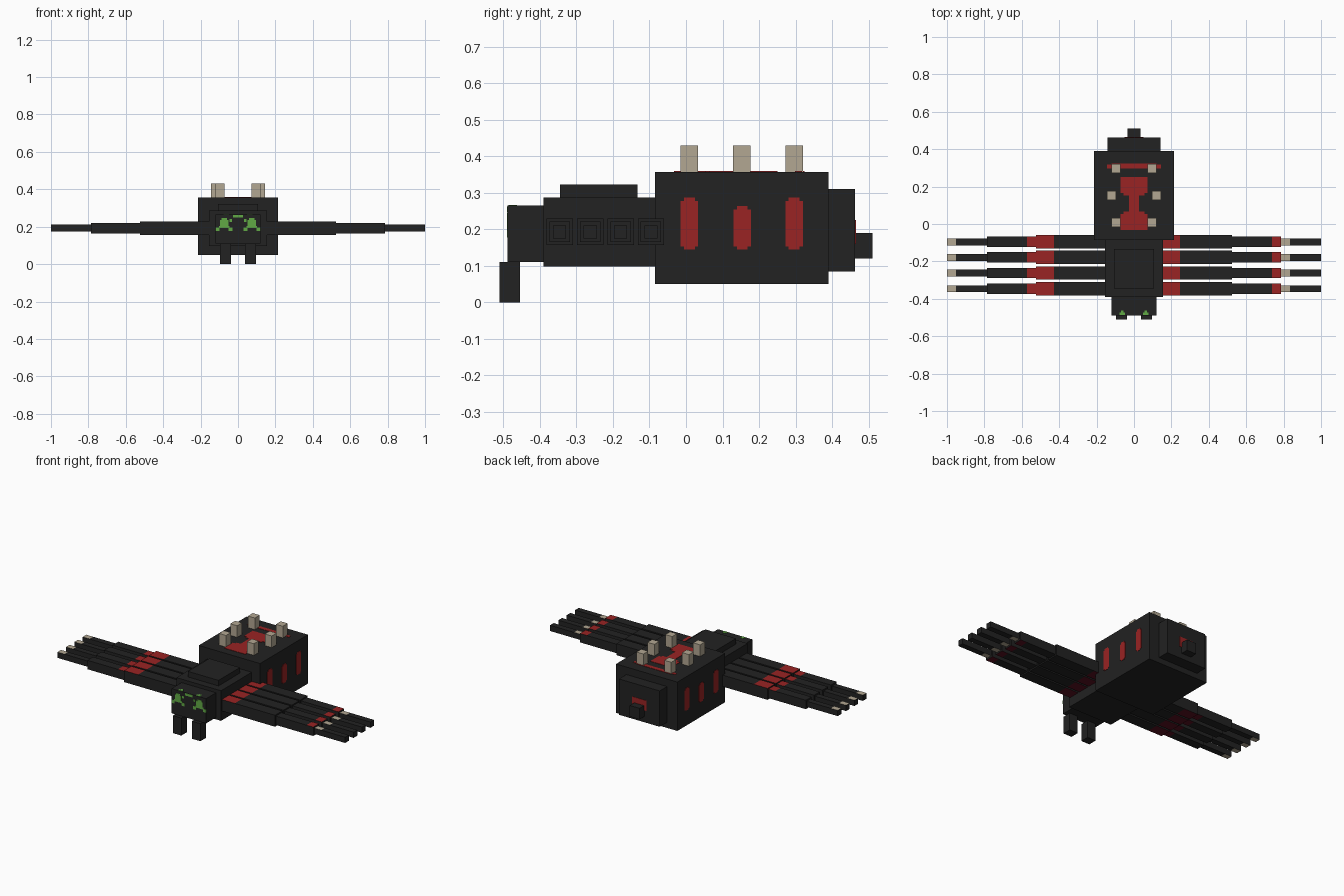
import bpy, bmesh
from mathutils import Vector

if "Cube" in bpy.data.objects:
    bpy.data.objects.remove(bpy.data.objects["Cube"])


def material(name, rgb):
    m = bpy.data.materials.new(name)
    m.diffuse_color = (*rgb, 1)
    m.use_nodes = True
    m.node_tree.nodes["Principled BSDF"].inputs["Base Color"].default_value = m.diffuse_color
    return m


BLACK = material("charcoal", (0.016, 0.016, 0.016))
RED = material("red", (0.32, 0.017, 0.017))
MAROON = material("dark_maroon", (0.10, 0.005, 0.015))
BONE = material("bone", (0.45, 0.39, 0.29))
GREEN = material("green", (0.12, 0.40, 0.06))


def add_box(bm, lo, hi):
    """Axis-aligned box between two corners."""
    lo, hi = Vector(lo), Vector(hi)
    verts = bmesh.ops.create_cube(bm, size=1)["verts"]
    for v in verts:
        v.co = Vector(lo[i] + (v.co[i] + 0.5) * (hi[i] - lo[i]) for i in range(3))


def finish(name, bm, mats):
    mesh = bpy.data.meshes.new(name)
    bm.to_mesh(mesh)
    bm.free()
    for m in mats:
        mesh.materials.append(m)
    obj = bpy.data.objects.new(name, mesh)
    bpy.context.collection.objects.link(obj)
    return obj


def boxes(name, corners, mat):
    bm = bmesh.new()
    for lo, hi in corners:
        add_box(bm, lo, hi)
    return finish(name, bm, [mat])


def plates(name, rects, axis, at, mat, t=0.002):
    """Thin painted patches (u0, u1, v0, v1) on a plane across the axis."""
    out = []
    for u0, u1, v0, v1 in rects:
        lo, hi = [u0, v0], [u1, v1]
        lo.insert(axis, at - t)
        hi.insert(axis, at + t)
        out.append((lo, hi))
    return boxes(name, out, mat)


def mirrored(rects):
    return rects + [(-b, -a, c, d) for a, b, c, d in rects]


# Body blocks
boxes("abdomen", [((-0.213, -0.085, 0.05), (0.213, 0.39, 0.357))], BLACK)
boxes("abdomen_rear", [((-0.141, 0.39, 0.085), (0.141, 0.463, 0.31))], BLACK)
boxes("spinneret", [((-0.034, 0.463, 0.12), (0.034, 0.51, 0.19))], BLACK)
boxes("thorax", [((-0.155, -0.39, 0.098), (0.155, -0.085, 0.287))], BLACK)
boxes("thorax_plate", [((-0.106, -0.345, 0.287), (0.106, -0.133, 0.322))], BLACK)
boxes("head", [((-0.12, -0.488, 0.11), (0.12, -0.39, 0.265))], BLACK)

# Fangs
for side, a, b in (("left", -0.096, -0.037), ("right", 0.037, 0.096)):
    boxes(side + "_fang", [((a, -0.51, 0), (b, -0.455, 0.11))], BLACK)

# Back spikes
for i, (x, y) in enumerate(((0.097, 0.009), (0.12, 0.153), (0.097, 0.296))):
    for side, s in (("left", -1), ("right", 1)):
        boxes(f"{side}_spike_{i + 1}",
              [((s * x - 0.024, y - 0.024, 0.35), (s * x + 0.024, y + 0.024, 0.43))], BONE)


# Legs: three stepped segments, bands coloured on upper and lower faces only
def leg_segment(name, x0, x1, y, half, band, top_index, low_index):
    bm = bmesh.new()
    add_box(bm, (x0, y - half, 0.193 - half), (x1, y + half, 0.193 + half))
    for cut in band:
        if x0 < cut < x1:
            bmesh.ops.bisect_plane(bm, geom=bm.verts[:] + bm.edges[:] + bm.faces[:],
                                   plane_co=(cut, 0, 0), plane_no=(1, 0, 0))
    bm.normal_update()
    for f in bm.faces:
        if abs(f.normal.z) > 0.9 and band[0] < f.calc_center_median().x < band[1]:
            f.material_index = top_index if f.normal.z > 0 else low_index
    finish(name, bm, [BLACK, RED, MAROON, BONE])


SEGMENTS = (
    ("left_upper", -0.525, -0.14, 0.036, (-0.525, -0.428), 1, 2),
    ("left_middle", -0.785, -0.525, 0.028, (-0.573, -0.525), 1, 2),
    ("left_tip", -1.0, -0.785, 0.018, (-1.0, -0.952), 3, 3),
    ("right_upper", 0.14, 0.525, 0.036, (0.14, 0.245), 1, 2),
    ("right_middle", 0.525, 0.785, 0.028, (0.738, 0.785), 1, 2),
    ("right_tip", 0.785, 1.0, 0.018, (0.785, 0.833), 3, 3),
)
for i, y in enumerate((-0.096, -0.179, -0.262, -0.346)):
    for part, x0, x1, half, band, top, low in SEGMENTS:
        leg_segment(f"{part}_leg_{i + 1}", x0, x1, y, half, band, top, low)

# Hourglass and bar on the abdomen top
plates("hourglass_marking", [
    (-0.073, 0.073, 0.165, 0.25), (-0.055, 0.055, 0.152, 0.165),
    (-0.028, 0.028, 0.066, 0.152), (-0.055, 0.055, 0.053, 0.066),
    (-0.073, 0.073, -0.033, 0.053),
    (-0.145, 0.145, 0.298, 0.317), (-0.12, 0.12, 0.317, 0.324),
], 2, 0.357, RED)

# Red stripes with stepped ends along both abdomen sides
stripes = []
for y, top in ((0.009, 0.287), (0.154, 0.264), (0.296, 0.287)):
    stripes += [(y - 0.024, y + 0.024, 0.153, top - 0.01),
                (y - 0.015, y + 0.015, 0.145, 0.153),
                (y - 0.015, y + 0.015, top - 0.01, top)]
for side, x in (("left", -0.213), ("right", 0.213)):
    plates(side + "_stripes", stripes, 0, x, RED)

# Red patch around the spinneret
plates("rear_marking", [(-0.05, 0.05, 0.18, 0.225), (-0.05, -0.03, 0.16, 0.18),
                        (0.03, 0.05, 0.16, 0.18)], 1, 0.463, RED)

# Green eyes on the face, continuing onto the head top
plates("eyes", mirrored([
    (0.052, 0.096, 0.205, 0.236), (0.06, 0.088, 0.236, 0.246),
    (0.046, 0.102, 0.192, 0.205), (0.03, 0.05, 0.177, 0.197),
    (0.1, 0.12, 0.177, 0.197),
]) + [(-0.027, 0.027, 0.248, 0.263), (-0.045, -0.033, 0.225, 0.24),
      (0.033, 0.045, 0.225, 0.24)], 1, -0.488, GREEN)
plates("head_top_spots", mirrored([(0.047, 0.077, -0.486, -0.473),
                                   (0.055, 0.069, -0.473, -0.463)]), 2, 0.265, GREEN)
